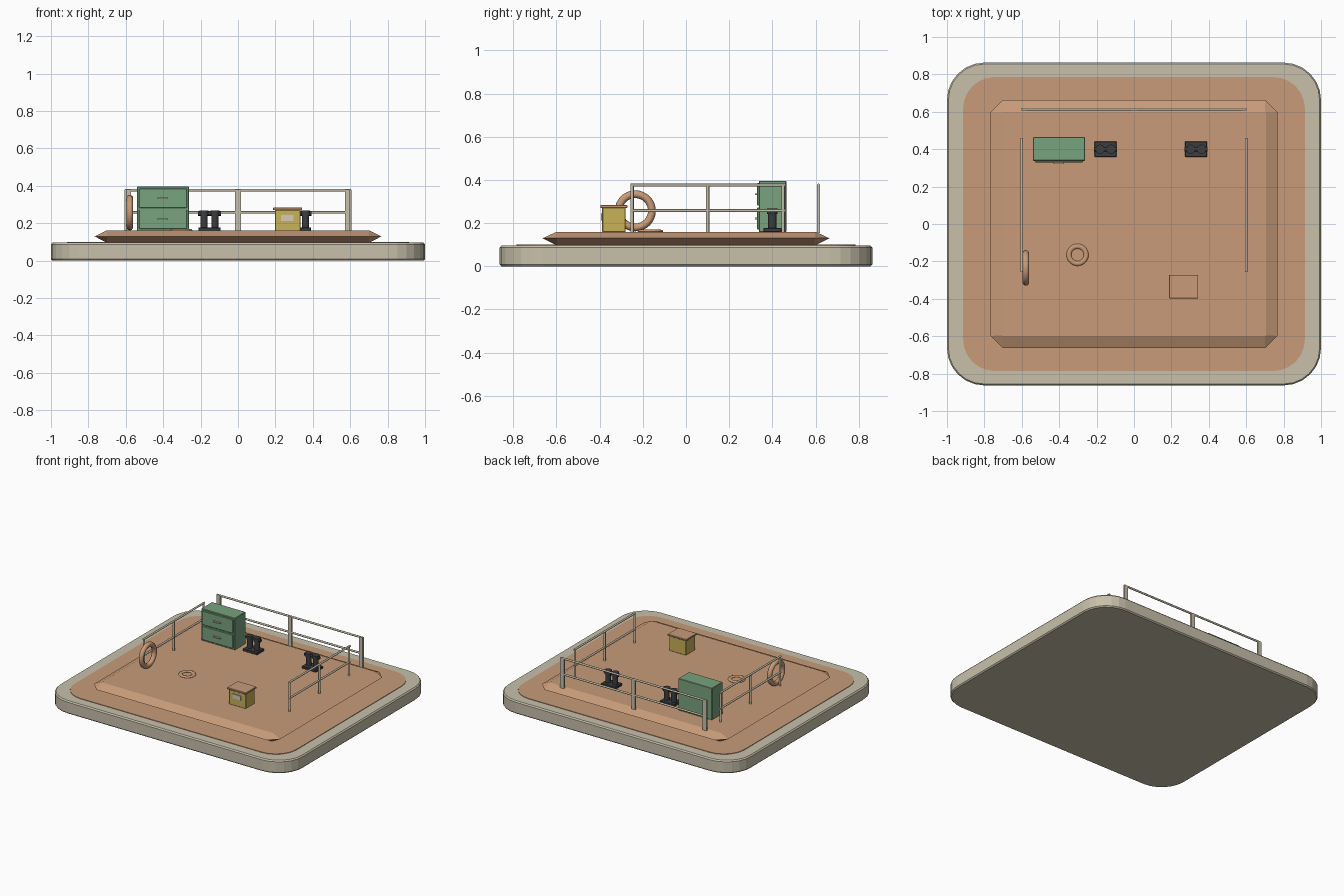
import bpy, bmesh, math
from mathutils import Matrix, Vector

if "Cube" in bpy.data.objects:
    bpy.data.objects.remove(bpy.data.objects["Cube"])


def mat(name, rgb):
    m = bpy.data.materials.new(name)
    m.diffuse_color = (*rgb, 1)
    m.use_nodes = True
    m.node_tree.nodes["Principled BSDF"].inputs["Base Color"].default_value = m.diffuse_color
    return m


CREAM = mat("cream", (0.58, 0.53, 0.41))
DECK = mat("tan_orange", (0.58, 0.33, 0.19))
GREEN = mat("green", (0.19, 0.36, 0.21))
YELLOW = mat("yellow", (0.58, 0.44, 0.10))
DARK = mat("charcoal", (0.045, 0.047, 0.05))
LABEL = mat("pale_label", (0.66, 0.60, 0.50))


def finish(name, bm, material, smooth=False):
    bmesh.ops.recalc_face_normals(bm, faces=bm.faces)
    me = bpy.data.meshes.new(name)
    bm.to_mesh(me)
    bm.free()
    me.materials.append(material)
    ob = bpy.data.objects.new(name, me)
    bpy.context.collection.objects.link(ob)
    if smooth:
        bpy.ops.object.select_all(action='DESELECT')
        ob.select_set(True)
        bpy.context.view_layer.objects.active = ob
        bpy.ops.object.shade_smooth_by_angle(angle=math.radians(40))
    return ob


def loft(name, rings, material):
    """Closed solid through a stack of equal-sized rings of points."""
    bm = bmesh.new()
    vs = [[bm.verts.new(p) for p in r] for r in rings]
    n = len(vs[0])
    for a, b in zip(vs, vs[1:]):
        for i in range(n):
            j = (i + 1) % n
            bm.faces.new((a[i], a[j], b[j], b[i]))
    bm.faces.new(vs[0][::-1])
    bm.faces.new(vs[-1])
    return finish(name, bm, material)


def rounded(hx, hy, r, z, seg=6):
    pts = []
    for k, (sx, sy) in enumerate(((1, 1), (-1, 1), (-1, -1), (1, -1))):
        for i in range(seg + 1):
            a = math.pi / 2 * (k + i / seg)
            pts.append((sx * (hx - r) + r * math.cos(a), sy * (hy - r) + r * math.sin(a), z))
    return pts


def box(name, x0, x1, y0, y1, z0, z1, material, bevel=0):
    bm = bmesh.new()
    bmesh.ops.create_cube(bm, size=1)
    bmesh.ops.scale(bm, vec=(x1 - x0, y1 - y0, z1 - z0), verts=bm.verts)
    bmesh.ops.translate(bm, vec=((x0 + x1) / 2, (y0 + y1) / 2, (z0 + z1) / 2), verts=bm.verts)
    if bevel:
        bmesh.ops.bevel(bm, geom=bm.edges[:], offset=bevel, segments=1, affect='EDGES')
    return finish(name, bm, material)


def rod(name, a, b, r, material, seg=10):
    a, b = Vector(a), Vector(b)
    bm = bmesh.new()
    rot = (b - a).to_track_quat('Z', 'Y').to_matrix().to_4x4()
    bmesh.ops.create_cone(bm, cap_ends=True, segments=seg, radius1=r, radius2=r,
                          depth=(b - a).length, matrix=Matrix.Translation((a + b) / 2) @ rot)
    return finish(name, bm, material, True)


def torus(name, loc, R, r, material, axis='Z', flat=1.0, n=32, m=10):
    bm = bmesh.new()
    g = []
    for i in range(n):
        u = 2 * math.pi * i / n
        g.append([])
        for j in range(m):
            v = 2 * math.pi * j / m
            d, h = R + r * math.cos(v), r * flat * math.sin(v)
            p = (d * math.cos(u), d * math.sin(u), h)
            if axis == 'X':
                p = (h, p[0], p[1])
            g[i].append(bm.verts.new(Vector(p) + Vector(loc)))
    for i in range(n):
        for j in range(m):
            i2, j2 = (i + 1) % n, (j + 1) % m
            bm.faces.new((g[i][j], g[i2][j], g[i2][j2], g[i][j2]))
    return finish(name, bm, material, True)


# Rounded base slab and the flush coloured pad on it
loft("base_slab", [rounded(0.992, 0.855, 0.19, 0), rounded(1, 0.863, 0.2, 0.008),
                   rounded(1, 0.863, 0.2, 0.087), rounded(0.992, 0.855, 0.19, 0.096)], CREAM)
loft("base_pad", [rounded(0.914, 0.786, 0.17, 0.09), rounded(0.914, 0.786, 0.17, 0.1)], DECK)


# Raised deck with a pointed rim and cut corners
def octagon(hx, hy, c, z):
    return [(hx, hy - c, z), (hx - c, hy, z), (c - hx, hy, z), (-hx, hy - c, z),
            (-hx, c - hy, z), (c - hx, -hy, z), (hx - c, -hy, z), (hx, c - hy, z)]


loft("deck", [octagon(0.705, 0.6, 0.004, 0.098), octagon(0.767, 0.664, 0.066, 0.13),
              octagon(0.705, 0.6, 0.004, 0.16)], DECK)

# Side railings
Z0, ZM, ZT = 0.155, 0.258, 0.376
for side, s in (("left", -1), ("right", 1)):
    x = s * 0.6
    for i, y in enumerate((-0.25, 0.1, 0.45)):
        rod(f"{side}_rail_post_{i}", (x, y, Z0), (x, y, ZT), 0.008, CREAM)
    for part, z in (("mid", ZM), ("top", ZT)):
        rod(f"{side}_{part}_rail", (x, -0.257, z), (x, 0.46, z), 0.007, CREAM)

# Back railing with flat posts
for i, x in enumerate((-0.587, 0, 0.587)):
    box(f"back_rail_post_{i}", x - 0.015, x + 0.015, 0.607, 0.62, Z0, ZT + 0.004, CREAM)
for part, z in (("mid", ZM), ("top", ZT)):
    rod(f"back_{part}_rail", (-0.602, 0.614, z), (0.602, 0.614, z), 0.007, CREAM)

# Two-drawer cabinet
box("cabinet_body", -0.54, -0.262, 0.338, 0.465, 0.158, 0.396, GREEN, 0.003)
for i, (z0, z1) in enumerate(((0.17, 0.272), (0.282, 0.385))):
    box(f"cabinet_drawer_{i}", -0.528, -0.274, 0.33, 0.342, z0, z1, GREEN, 0.002)
    z = (z0 + z1) / 2
    box(f"cabinet_handle_{i}", -0.43, -0.373, 0.32, 0.332, z - 0.004, z + 0.004, CREAM)

# Mooring bollards
for i, x in enumerate((-0.152, 0.332)):
    y = 0.4
    box(f"bollard_base_{i}", x - 0.059, x + 0.059, y - 0.042, y + 0.042, 0.158, 0.178, DARK, 0.003)
    for s in (-1, 1):
        px = x + s * 0.029
        rod(f"bollard_post_{i}_{s}", (px, y, 0.17), (px, y, 0.25), 0.019, DARK, 14)
        rod(f"bollard_cap_{i}_{s}", (px, y, 0.242), (px, y, 0.268), 0.025, DARK, 14)
    rod(f"bollard_bar_{i}", (x - 0.061, y, 0.252), (x + 0.061, y, 0.252), 0.012, DARK)

# Yellow storage box with lid and front plate
box("storage_box", 0.197, 0.335, -0.388, -0.28, 0.158, 0.272, YELLOW, 0.003)
box("storage_box_lid", 0.188, 0.343, -0.397, -0.272, 0.27, 0.283, DECK, 0.002)
box("storage_box_plate", 0.23, 0.298, -0.394, -0.386, 0.213, 0.245, LABEL)

# Ring buoy hung on the left railing, and a rope coil on the deck
torus("ring_buoy", (-0.578, -0.235, 0.257), 0.077, 0.018, DECK, 'X')
torus("rope_coil", (-0.302, -0.165, 0.162), 0.046, 0.013, DECK, 'Z', 0.6)
